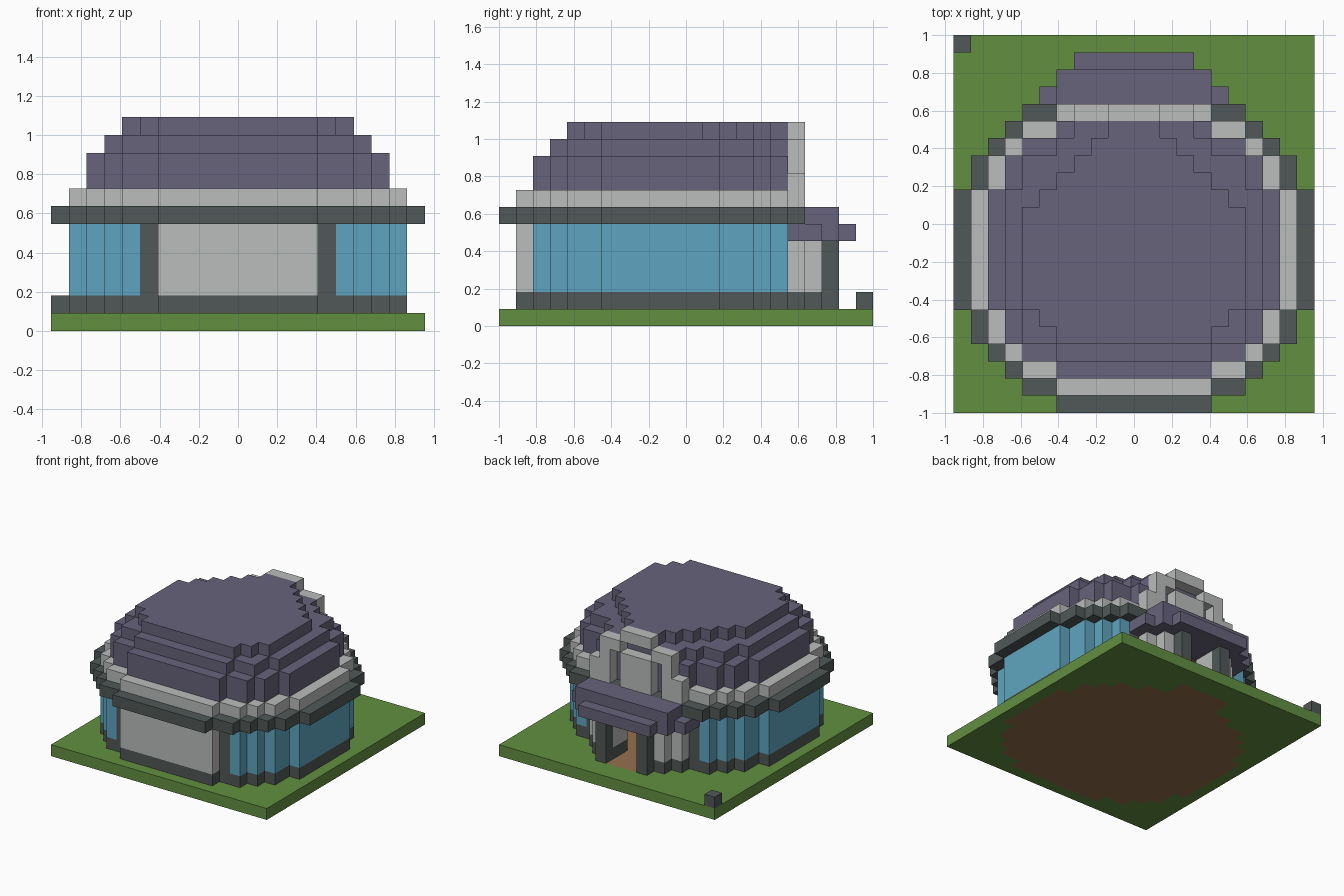
import bpy
import bmesh

U = 1 / 11             # edge of one block
NX, NY = 21, 22        # plot size in blocks

if "Cube" in bpy.data.objects:
    bpy.data.objects.remove(bpy.data.objects["Cube"], do_unlink=True)


def material(name, rgb):
    lin = [((c / 255 + 0.055) / 1.055) ** 2.4 for c in rgb] + [1]
    m = bpy.data.materials.new(name)
    m.use_nodes = True
    m.diffuse_color = lin
    m.node_tree.nodes["Principled BSDF"].inputs["Base Color"].default_value = lin
    return m


GRASS = material("grass green", (98, 143, 64))
FLOOR = material("floor tan", (148, 113, 78))
SLATE = material("dark slate", (80, 88, 87))
STONE = material("pale stone", (186, 189, 187))
GLASS = material("window blue", (95, 165, 192))
ROOF = material("roof purple", (103, 99, 123))


def box(i0, i1, j0, j1, k0, k1):
    """Inclusive block ranges along x, y and z."""
    return {(i, j, k) for i in range(i0, i1 + 1)
            for j in range(j0, j1 + 1) for k in range(k0, k1 + 1)}


def both(cells):
    """Add the mirror image across x."""
    return cells | {(NX - 1 - i, j, k) for i, j, k in cells}


def disc(start, insets, k0, k1):
    """Stack of x-symmetric rows, each given by its inset from the side."""
    cells = set()
    for n, a in enumerate(insets):
        cells |= box(a, NX - 1 - a, start + n, start + n, k0, k1)
    return cells


def rim(cells):
    """Only the blocks on the outer edge of a disc."""
    return {(i, j, k) for i, j, k in cells
            if not {(i + 1, j, k), (i - 1, j, k), (i, j + 1, k), (i, j - 1, k)} <= cells}


def build(name, cells, mat):
    """Turn a set of blocks into one outer skin."""
    bm = bmesh.new()
    verts = {}

    def vert(p):
        if p not in verts:
            verts[p] = bm.verts.new(((p[0] - NX / 2) * U, (p[1] - NY / 2) * U, p[2] * U))
        return verts[p]

    for c in sorted(cells):
        for axis in range(3):
            for side in (0, 1):
                near = list(c)
                near[axis] += 2 * side - 1
                if tuple(near) in cells:
                    continue
                b, d = (axis + 1) % 3, (axis + 2) % 3
                loop = []
                for s, t in ((0, 0), (1, 0), (1, 1), (0, 1)):
                    p = list(c)
                    p[axis] += side
                    p[b] += s
                    p[d] += t
                    loop.append(vert(tuple(p)))
                bm.faces.new(loop if side else loop[::-1])
    mesh = bpy.data.meshes.new(name)
    bm.to_mesh(mesh)
    bm.free()
    mesh.materials.append(mat)
    bpy.context.collection.objects.link(bpy.data.objects.new(name, mesh))


# Outlines of the round building, from the eaves inwards
mid = 7
EAVES = [6, 4, 3, 2, 1, 1] + [0] * mid + [1, 1, 2, 3, 4]
WALL = [6, 4, 3, 2, 2] + [1] * mid + [2, 2, 3, 4, 6]
DOME = [6, 4, 3, 3] + [2] * mid + [3, 3, 4, 6]
UPPER = [6, 4, 4] + [3] * mid + [4, 4, 6, 7]
CROWN = [6, 5] + [4] * 6 + [5, 6, 7, 8, 9]

# Ground and floor
floor = disc(1, WALL, 0, 0) | box(8, 12, 18, 19, 0, 0)
build("lawn", box(0, NX - 1, 0, NY - 1, 0, 0) - floor, GRASS)
build("floor", floor, FLOOR)
build("corner_block", box(0, 0, 21, 21, 1, 1), SLATE)

# Plinth and walls, with the doorway left open
doorway = box(9, 11, 17, 19, 1, 4)
porch_base = both(box(7, 8, 18, 18, 1, 1))
build("plinth", (rim(disc(1, WALL, 1, 1)) | porch_base) - doorway, SLATE)

walls = rim(disc(1, WALL, 2, 5))
stone = {c for c in walls if c[1] in (1, 17)}
pillars = {c for c in walls - stone if c[0] in (5, 15)}
porch_roof = (box(5, 15, 17, 18, 5, 5) | box(6, 14, 19, 19, 5, 5)
              | box(7, 13, 20, 20, 5, 5) | box(6, 14, 18, 19, 6, 6))
porch_walls = both(box(7, 8, 18, 18, 2, 4))
build("windows", walls - stone - pillars, GLASS)
build("stone_walls", (stone | porch_walls) - doorway - porch_roof, STONE)
build("wall_pillars", pillars, SLATE)
build("door_posts", both(box(8, 8, 19, 19, 1, 4)), SLATE)
build("porch_roof", porch_roof, ROOF)

# Eaves, ceiling and cornice
ceiling = disc(2, DOME, 6, 6)
build("ceiling", ceiling, FLOOR)
build("eaves", disc(0, EAVES, 6, 6) - ceiling, SLATE)
build("cornice", disc(1, WALL[:-1], 7, 7) - disc(2, DOME, 7, 7), STONE)

# Stepped dome
build("dome", disc(2, DOME, 7, 9) | disc(3, UPPER, 10, 10) | disc(4, CROWN, 11, 11), ROOF)

# Gable arch with its centre panel above the porch
arch = both(box(6, 6, 17, 17, 7, 8) | box(7, 7, 17, 17, 7, 10) | box(8, 8, 17, 17, 10, 10))
build("gable_arch", arch | box(9, 11, 17, 17, 11, 11), STONE)
build("gable_panel", box(9, 11, 17, 17, 7, 9), STONE)
